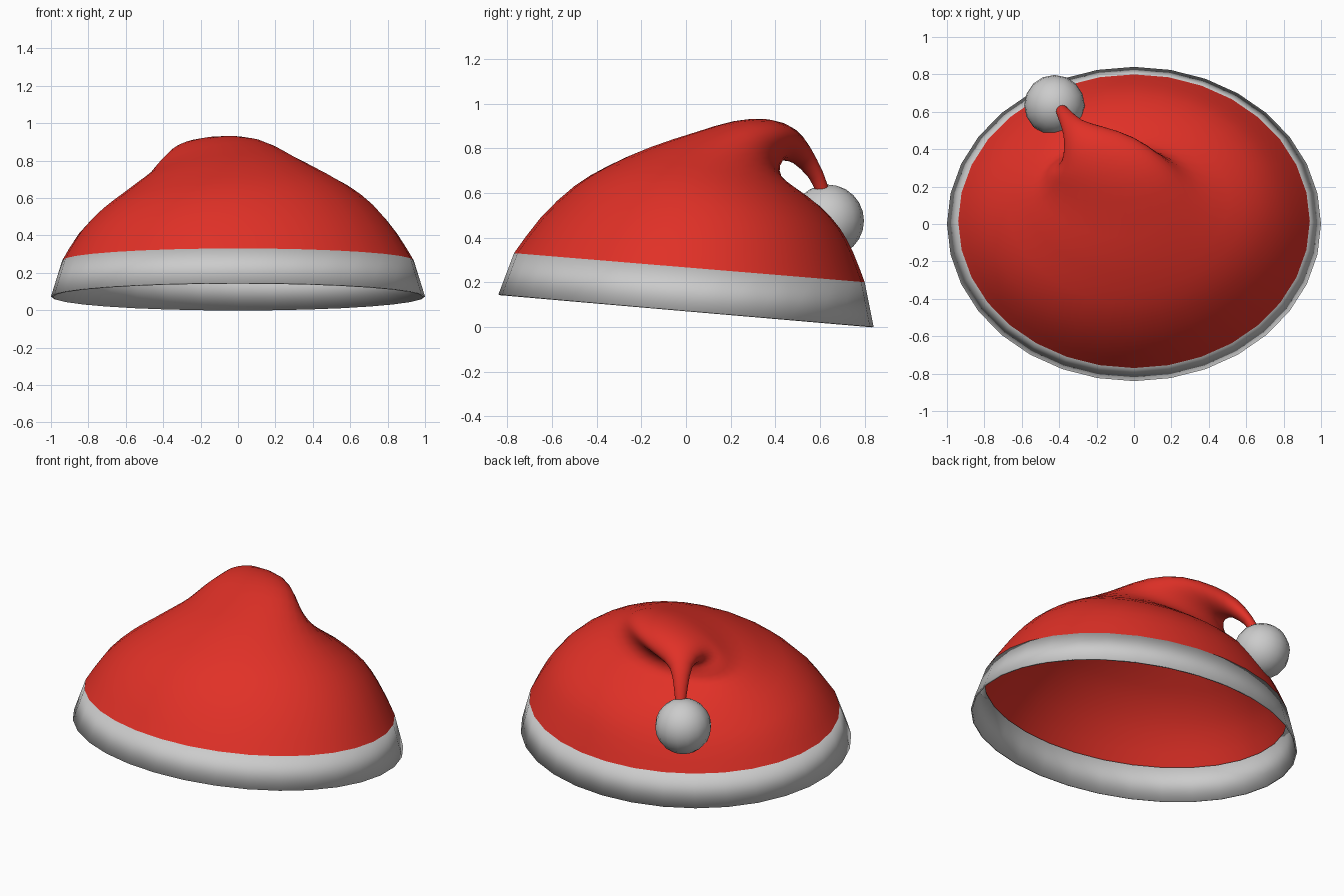
import bpy
from math import sin, cos, pi, radians

if "Cube" in bpy.data.objects:
    bpy.data.objects.remove(bpy.data.objects["Cube"])

SIDES = 32

# Cross-sections from rim to tail tip:
# front point xyz, back point xyz, half width, yaw of width axis, lift of right side
RINGS = [
    (0, -.84, .145, 0, .84, 0, 1.0, 0, 0),
    (0, -.77, .33, 0, .80, .20, .94, 0, 0),
    (0, -.65, .49, 0, .75, .33, .85, 0, 0),
    (0, -.50, .63, 0, .69, .44, .735, 0, .01),
    (0, -.35, .72, -.03, .60, .54, .61, 0, .02),
    (-.02, -.17, .80, -.10, .50, .61, .48, 2, .03),
    (-.04, .03, .865, -.17, .43, .65, .38, 5, .04),
    (-.08, .20, .915, -.21, .41, .70, .30, 10, .04),
    (-.16, .33, .925, -.24, .42, .74, .22, 22, .03),
    (-.27, .44, .895, -.27, .45, .745, .13, 35, .01),
    (-.34, .53, .82, -.31, .495, .73, .065, 40, 0),
    (-.385, .60, .70, -.355, .56, .665, .04, 40, 0),
    (-.41, .635, .61, -.37, .59, .60, .03, 40, 0),
]


def spline(i, t):
    """Catmull-Rom blend between cross-sections i and i+1."""
    p = [RINGS[min(max(k, 0), len(RINGS) - 1)] for k in range(i - 1, i + 3)]
    if i == 1:                     # keep the band edge crisp
        p[0] = p[1]
    return [.5 * (2 * b + (c - a) * t + (2 * a - 5 * b + 4 * c - d) * t * t
                  + (3 * b - a - 3 * c + d) * t ** 3) for a, b, c, d in zip(*p)]


def ring_points(r):
    f, b, w, yaw, lift = r[0:3], r[3:6], r[6], radians(r[7]), r[8]
    side = (w * cos(yaw), w * sin(yaw), lift)
    pts = []
    for j in range(SIDES):
        t = 2 * pi * j / SIDES
        pts.append([(p + q) / 2 + (p - q) / 2 * cos(t) + s * sin(t)
                    for p, q, s in zip(f, b, side)])
    return pts


def loft(name, rings):
    verts = [p for r in rings for p in ring_points(r)]
    faces = []
    for i in range(len(rings) - 1):
        for j in range(SIDES):
            k = (j + 1) % SIDES
            faces.append((i * SIDES + j, i * SIDES + k,
                          (i + 1) * SIDES + k, (i + 1) * SIDES + j))
    mesh = bpy.data.meshes.new(name)
    mesh.from_pydata(verts, [], faces)
    mesh.polygons.foreach_set("use_smooth", [True] * len(faces))
    obj = bpy.data.objects.new(name, mesh)
    bpy.context.collection.objects.link(obj)
    return obj


# Grey trim band, with a thin inner wall
band = loft("trim_band", RINGS[:2])
wall = band.modifiers.new("thickness", 'SOLIDIFY')
wall.thickness = .01
wall.offset = -1

# Red cloth: dome that narrows into the drooping tail
sections = [spline(i, t) for i in range(1, len(RINGS) - 1) for t in (0, .5)]
cloth = loft("cloth_body", sections + [RINGS[-1]])
red = bpy.data.materials.new("red_cloth")
red.diffuse_color = (.75, .03, .02, 1)
red.use_nodes = True
red.node_tree.nodes["Principled BSDF"].inputs["Base Color"].default_value = red.diffuse_color
cloth.data.materials.append(red)

# Pompom at the tail end
bpy.ops.mesh.primitive_uv_sphere_add(segments=16, ring_count=12, radius=.162,
                                     location=(-.425, .635, .475))
bpy.context.object.name = "pompom"
bpy.ops.object.shade_smooth()
